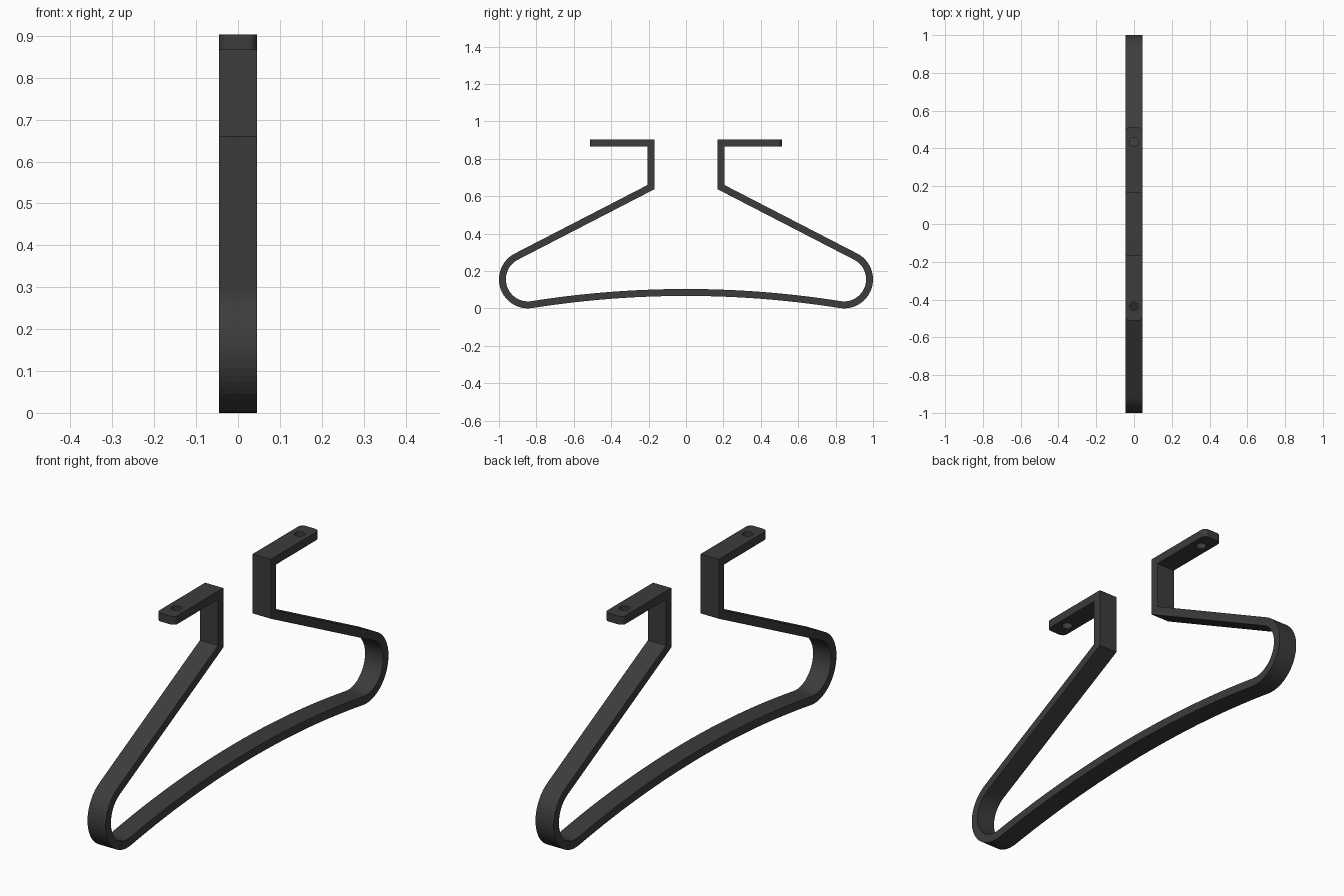
import bpy, bmesh
from math import sin, cos, tan, radians
from mathutils import Vector

if "Cube" in bpy.data.objects:
    bpy.data.objects.remove(bpy.data.objects["Cube"])

W, T = 0.09, 0.037              # bar width and thickness
TAB_END, POST_Y, TOP = 0.512, 0.1865, 0.903
SLOPE, SAG = 27.3, 9.0          # shoulder slope and lower-bar end angle
CY, CZ, R = 0.845, 0.155, 0.155 - T / 2

# Centreline of one half in (y, z): tab, post, shoulder, end bend, lower bar
bend = []
for i in range(25):
    a = radians(90 - SLOPE + (-180 - SAG + SLOPE + 0) * i / 24)
    bend.append(Vector((CY + R * cos(a), CZ + R * sin(a))))
knee = bend[0].y + (bend[0].x - POST_Y) * tan(radians(SLOPE))
half = [Vector((TAB_END, TOP - T / 2)), Vector((POST_Y, TOP - T / 2)),
        Vector((POST_Y, knee))] + bend
q = bend[-1]
RB = q.x / sin(radians(SAG))
for i in range(1, 15):
    a = radians(SAG * (1 - i / 14))
    half.append(Vector((RB * sin(a), q.y + RB * (cos(a) - cos(radians(SAG))))))
path = half + [Vector((-p.x, p.y)) for p in reversed(half[:-1])]


def mitre(i):
    """Offset vector to one side of the path at point i."""
    dirs = []
    if i > 0:
        dirs.append((path[i] - path[i - 1]).normalized())
    if i < len(path) - 1:
        dirs.append((path[i + 1] - path[i]).normalized())
    n = [Vector((-d.y, d.x)) for d in dirs]
    m = (n[0] + n[-1]).normalized()
    return m * (T / 2) / m.dot(n[0])


# Sweep a rectangular section along the path
bm = bmesh.new()
rings = []
for i, p in enumerate(path):
    o = mitre(i)
    rings.append([bm.verts.new((x, p.x + s * o.x, p.y + s * o.y))
                  for x, s in ((-W/2, -1), (W/2, -1), (W/2, 1), (-W/2, 1))])
for a, b in zip(rings, rings[1:]):
    for k in range(4):
        j = (k + 1) % 4
        bm.faces.new((a[k], a[j], b[j], b[k]))
bm.faces.new(rings[0])
bm.faces.new(rings[-1])
bmesh.ops.recalc_face_normals(bm, faces=bm.faces)

# Round the tab end corners
corners = [e for e in bm.edges
           if all(abs(abs(v.co.y) - TAB_END) < 1e-4 and v.co.z > 0.8 for v in e.verts)
           and abs(e.verts[0].co.z - e.verts[1].co.z) > 0.01]
bmesh.ops.bevel(bm, geom=corners, offset=0.022, segments=6, profile=0.5, affect='EDGES')
me = bpy.data.meshes.new("hanger_bar")
bm.to_mesh(me)
bm.free()
bar = bpy.data.objects.new("hanger_bar", me)
bpy.context.collection.objects.link(bar)

# Screw holes through both tabs
for side in (-1, 1):
    bpy.ops.mesh.primitive_cylinder_add(vertices=32, radius=0.022, depth=0.1,
                                        location=(0, side * 0.435, TOP - T / 2))
    cutter = bpy.context.object
    cutter.name = "hole_cutter"
    cutter.hide_render = True
    cutter.hide_set(True)
    mod = bar.modifiers.new("screw_hole", 'BOOLEAN')
    mod.operation, mod.solver, mod.object = 'DIFFERENCE', 'EXACT', cutter

# Dark metal
mat = bpy.data.materials.new("dark_metal")
mat.diffuse_color = (0.045, 0.045, 0.045, 1)
mat.use_nodes = True
mat.node_tree.nodes["Principled BSDF"].inputs["Base Color"].default_value = mat.diffuse_color
me.materials.append(mat)
